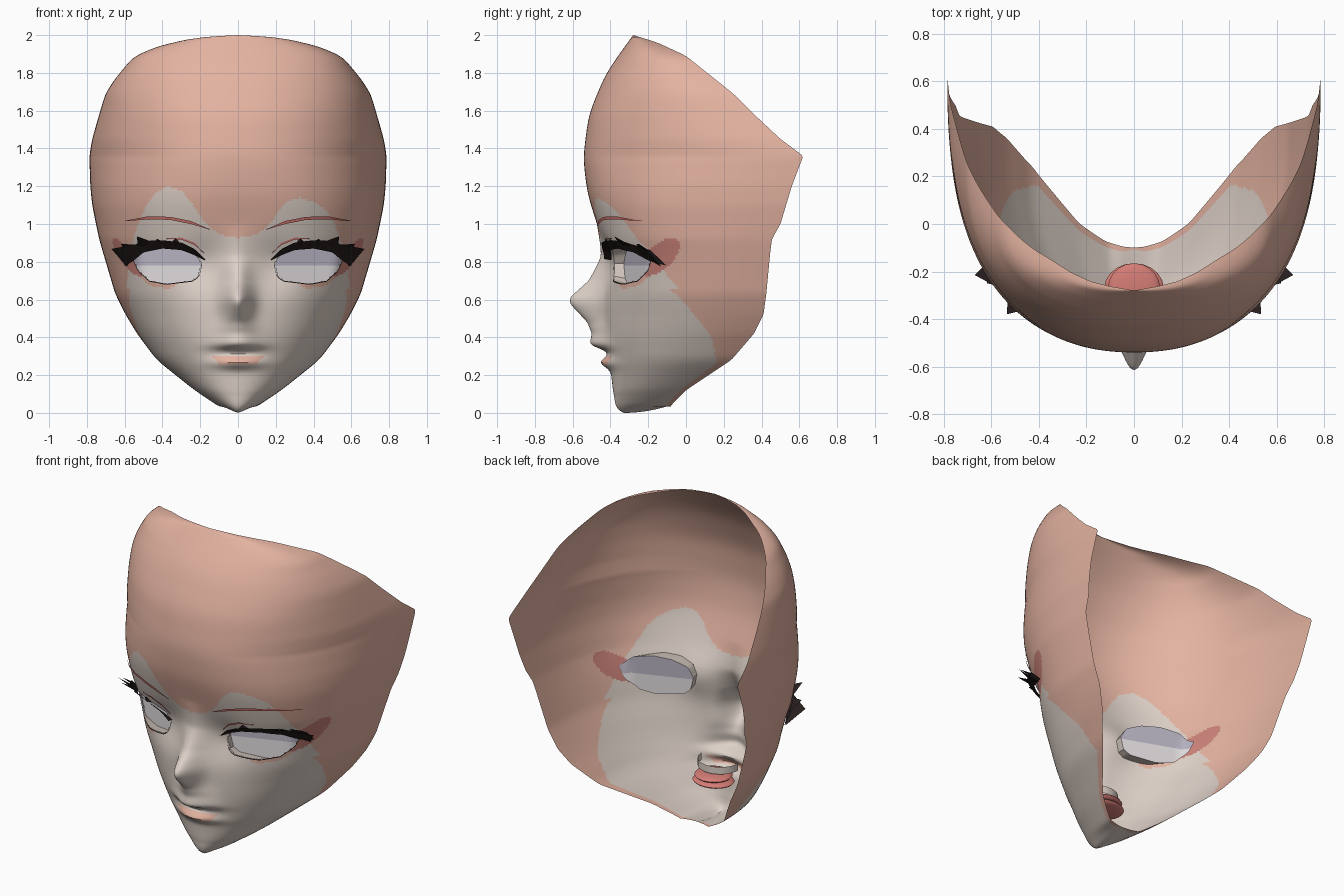
import bpy, bmesh, math
from mathutils import Vector

if "Cube" in bpy.data.objects:
    bpy.data.objects.remove(bpy.data.objects["Cube"])

# ---------- materials ----------
def lin(c):
    c /= 255
    return c / 12.92 if c <= .04045 else ((c + .055) / 1.055) ** 2.4

def mat(name, r, g, b):
    m = bpy.data.materials.new(name)
    m.diffuse_color = (lin(r), lin(g), lin(b), 1)
    m.use_nodes = True
    m.node_tree.nodes["Principled BSDF"].inputs["Base Color"].default_value = m.diffuse_color
    return m

PEACH, PALE = mat("peach skin", 228, 179, 161), mat("pale skin", 222, 209, 200)
BLUSH, LASH = mat("blush", 203, 130, 121), mat("lash black", 40, 30, 30)
RED, PINK = mat("brow red", 196, 108, 102), mat("tongue pink", 212, 124, 117)
SHADE, WHITE = mat("eye lavender", 182, 177, 192), mat("eye white", 224, 219, 221)

# ---------- interpolation ----------
def lerp(tab, v, k=1):
    if v <= tab[0][0]:
        return tab[0][k]
    for a, b in zip(tab, tab[1:]):
        if v <= b[0]:
            return a[k] + (b[k] - a[k]) * (v - a[0]) / (b[0] - a[0])
    return tab[-1][k]

def smooth(tab, z, w=.02, k=1):
    """window average of a table, shrinking towards both ends of the model"""
    w = max(0, min(w, z, 2 - z))
    s = [(d / 4, 1 - abs(d) / 5) for d in range(-4, 5)]
    return sum(lerp(tab, z + w * d, k) * q for d, q in s) / sum(q for d, q in s)

# free edge of the shell: z, x, y
EDGE = [(0, 0, -.1), (.004, .05, -.095), (.045, .118, -.075), (.12, .23, 0), (.2, .33, .12),
        (.28, .43, .24), (.42, .535, .36), (.52, .595, .41), (.63, .65, .425), (.84, .712, .445),
        (.92, .735, .455), (1, .752, .5), (1.1, .772, .53), (1.2, .782, .56), (1.36, .787, .621),
        (1.45, .772, .5), (1.59, .732, .35), (1.69, .702, .25), (1.77, .65, .15), (1.89, .55, 0),
        (1.96, .375, -.15), (1.99, .2, -.245), (2, 0, -.28)]
# centre profile without the nose, then the nose and upper lip on top of it
FRONT = [(0, -.33), (.02, -.365), (.05, -.38), (.2, -.395), (.3, -.41), (.4, -.435), (.6, -.44),
         (.7, -.43), (.83, -.42), (.98, -.465), (1.16, -.522), (1.35, -.545), (1.58, -.515),
         (1.79, -.428), (1.89, -.36), (2, -.28)]
NOSE = [(.325, 0), (.36, .085), (.42, .065), (.48, .085), (.55, .15), (.58, .177), (.61, .178),
        (.7, .085), (.83, .025), (1, 0)]
WIDTH = [(.37, .085), (.5, .05)]
# squareness of the horizontal section
POWER = [(0, 2.1), (.5, 2.1), (.7, 2.3), (.85, 2.55), (1, 2.75), (1.2, 2.45), (1.4, 2.2), (2, 2.1)]
# eye opening
EYE_UP = [(.19, .79), (.22, .84), (.3, .87), (.4, .88), (.5, .865), (.56, .82)]
EYE_LO = [(.19, .79), (.205, .725), (.24, .7), (.38, .683), (.47, .7), (.53, .755), (.56, .82)]

def in_eye(x, z, g=.001):
    x = abs(x)
    return .19 - g < x < .56 + g and lerp(EYE_LO, x) - g < z < lerp(EYE_UP, x) + g

def surf(x, z):
    """depth of the face surface at x, z"""
    xe, ye, yf = smooth(EDGE, z, .04), smooth(EDGE, z, .015, 2), smooth(FRONT, z, .09)
    s = min(abs(x) / max(xe, 1e-6), 1)
    y = yf + (ye - yf) * (1 - max(0, 1 - s ** smooth(POWER, z, .12)) ** .4)
    y -= smooth(NOSE, z, .018) * math.exp(-(x / smooth(WIDTH, z, .04)) ** 2 / 2)
    y -= .045 * math.exp(-((z - .265) / .022) ** 2 / 2 - (x / .09) ** 2 / 2)
    y += .03 * math.exp(-((abs(x) - .2) / .075) ** 2 / 2 - ((z - .78) / .085) ** 2 / 2)
    return y

# ---------- face shell ----------
R_TOP = [(0, .925), (.1, .945), (.17, 1), (.22, 1.08), (.27, 1.125), (.33, 1.14), (.4, 1.115),
         (.46, 1.08), (.5, 1.03), (.53, .95), (.57, .83), (.6, .6)]
L_TOP = [(0, .925), (.1, .945), (.17, 1), (.25, 1.12), (.3, 1.175), (.37, 1.2), (.43, 1.17),
         (.48, 1.11), (.53, 1.0), (.56, .9), (.6, .6)]
SIDE = [(-.24, .68), (-.1, .66), (-.04, .62), (.02, .55), (.14, .39), (.16, .28), (.17, 0)]

def skin(c, t):
    x, y, z = c
    ax = abs(x)
    if .25 < z < .303 and ax < .14 - (.3 - z) and y < -.3:
        return 0                                            # lower lip
    a, b = y + .14, z - .825                                # slanted blush oval
    if ((a * .74 + b * .67) / .13) ** 2 + ((b * .74 - a * .67) / .065) ** 2 < 1 and ax > .5:
        return 2
    if z < .75 and ax > .33 and in_eye(x, z, .025):
        return 0                                            # tint under the eye
    if t > .97 and z < .3:
        return 0                                            # jaw rim
    return 1 if z < lerp(SIDE, y) or .66 < z < lerp(R_TOP if x > 0 else L_TOP, ax) else 0

N, M = 110, 180
rows = [0, .004] + [2 * i / M for i in range(1, M)] + [1.995, 1.998, 2]
bm = bmesh.new()
grid = []
for row in rows:
    line = []
    xe = smooth(EDGE, row, .04)
    for j in range(-N, N + 1):
        t, z = j / N, row
        x = xe * math.sin(t * math.pi / 2)
        if .19 < abs(x) < .56:                              # snap to the eye outline
            for tab in (EYE_UP, EYE_LO):
                if abs(z - lerp(tab, abs(x))) < 1 / M:
                    z = lerp(tab, abs(x))
        y = surf(x, z)
        if xe < 1e-6:                                       # collapsed chin row runs along the midline
            y = lerp(FRONT, z) + (lerp(EDGE, z, 2) - lerp(FRONT, z)) * abs(t)
        line.append(bm.verts.new((x, y, z + max(0, .035 - z) * t * t)))
    grid.append(line)
for i in range(len(rows) - 1):
    for j in range(2 * N):
        quad = (grid[i][j], grid[i][j + 1], grid[i + 1][j + 1], grid[i + 1][j])
        if not all(in_eye(v.co.x, v.co.z) for v in quad):   # leave the eye openings out
            f = bm.faces.new(quad)
            f.material_index = skin(f.calc_center_median(), abs(j + .5 - N) / N)
bmesh.ops.remove_doubles(bm, verts=bm.verts, dist=1e-5)

def finish(bm, name, mats, mirror=False, angle=40):
    me = bpy.data.meshes.new(name)
    bm.to_mesh(me)
    bm.free()
    ob = bpy.data.objects.new(name, me)
    bpy.context.collection.objects.link(ob)
    for m in mats:
        me.materials.append(m)
    if mirror:
        ob.modifiers.new("mirror", 'MIRROR')
    bpy.ops.object.select_all(action='DESELECT')
    ob.select_set(True)
    bpy.context.view_layer.objects.active = ob
    bpy.ops.object.shade_smooth_by_angle(angle=math.radians(angle))

finish(bm, "face", [PEACH, PALE, BLUSH])

# ---------- eyes: recessed plate, larger than the opening, with a socket wall ----------
def rim(x, z):
    x, z = .375 + (x - .375) * 1.06, .782 + (z - .782) * 1.2
    return Vector((x, max(-.325 + .37 * (x - .19), surf(x, z) + .015), z))

bm = bmesh.new()
prev = None
for i in range(31):
    x = .375 - .185 * math.cos(math.pi * i / 30)
    lo, up = lerp(EYE_LO, x), lerp(EYE_UP, x)
    cut = min(max(.78, lo), up)
    pts = [Vector((x, surf(x, lo), lo)), rim(x, lo), rim(x, cut), rim(x, up), Vector((x, surf(x, up), up))]
    col = [bm.verts.new(p) for p in pts]
    if prev:
        for k, m in enumerate((2, 1, 0, 2)):
            bm.faces.new((prev[k], col[k], col[k + 1], prev[k + 1])).material_index = m
    prev = col
finish(bm, "eye", [SHADE, WHITE, PALE], True)

# ---------- brows, creases and lash bands: ribbons lying on the face ----------
def ribbon(name, m, up, lo, off_up, off_lo, n=28):
    bm = bmesh.new()
    x0, x1 = lo[0][0], lo[-1][0]
    prev = None
    for i in range(n + 1):
        x = x0 + (x1 - x0) * i / n
        pair = []
        for tab, off in ((lo, off_lo), (up, off_up)):
            z = lerp(tab, x)
            pair.append(bm.verts.new((x, surf(x, z) - off, z)))
        if prev:
            bm.faces.new((prev[0], pair[0], pair[1], prev[1]))
        prev = pair
    finish(bm, name, [m], True)

def thick(tab, w):
    """raise the middle of a line by w, tapering to its ends"""
    return [(x, z + (w if 0 < i < len(tab) - 1 else .002)) for i, (x, z) in enumerate(tab)]

brow = [(.15, .97), (.25, 1.0), (.36, 1.022), (.48, 1.024), (.6, 1.015)]
ribbon("brow", RED, thick(brow, .016), brow, .01, .012)
crease = [(.18, .845), (.23, .89), (.3, .918), (.38, .922)]
ribbon("eyelid_crease", RED, thick(crease, .01), crease, .008, .01)
ribbon("lower_lash", LASH, EYE_LO, [(x, z - .005) for x, z in EYE_LO], .004, .004)
lash_top = [(.175, .815), (.23, .868), (.3, .902), (.4, .914), (.5, .91), (.56, .885), (.6, .86)]
lash_low = [(.175, .808), (.23, .835), (.3, .862), (.4, .87), (.5, .85), (.56, .8), (.6, .78)]
ribbon("upper_lash", LASH, lash_top, lash_low, .045, .01)

# ---------- lash spikes: base from, base to, tip ----------
bm = bmesh.new()
for a, b, tip in (((.5, .9), (.59, .775), (.67, -.215, .868)),
                  ((.44, .9), (.53, .87), (.535, -.38, .935)),
                  ((.54, .89), (.59, .84), (.62, -.25, .895)),
                  ((.3, .89), (.36, .895), (.33, -.43, .925)),
                  ((.38, .9), (.44, .9), (.43, -.41, .922))):
    base = [Vector((x, surf(x, z) - .02, z)) for x, z in (a, b)]
    mid = (base[0] + base[1]) / 2 + Vector((0, -.02, 0))
    v = [bm.verts.new(p) for p in (*base, mid, tip)]
    bm.faces.new((v[0], v[2], v[3]))
    bm.faces.new((v[2], v[1], v[3]))
finish(bm, "lash_spikes", [LASH], True)

# ---------- mouth inside: two tongue layers and a gum arch ----------
for name, z, r in (("tongue", .262, .11), ("mouth_floor", .228, .125)):
    bm = bmesh.new()
    bmesh.ops.create_uvsphere(bm, u_segments=20, v_segments=10, radius=1)
    for v in bm.verts:
        v.co = (v.co.x * r, -.27 + v.co.y * .105, z + v.co.z * .022)
    finish(bm, name, [PINK])

bm = bmesh.new()
prev = None
for i in range(17):
    a = math.pi * i / 16
    x, y = .125 * math.cos(a), -.33 + .12 * math.sin(a)
    pair = [bm.verts.new((x, y, z)) for z in (.295, .34)]
    if prev:
        bm.faces.new((prev[0], pair[0], pair[1], prev[1]))
    prev = pair
finish(bm, "gum_arch", [PALE])
